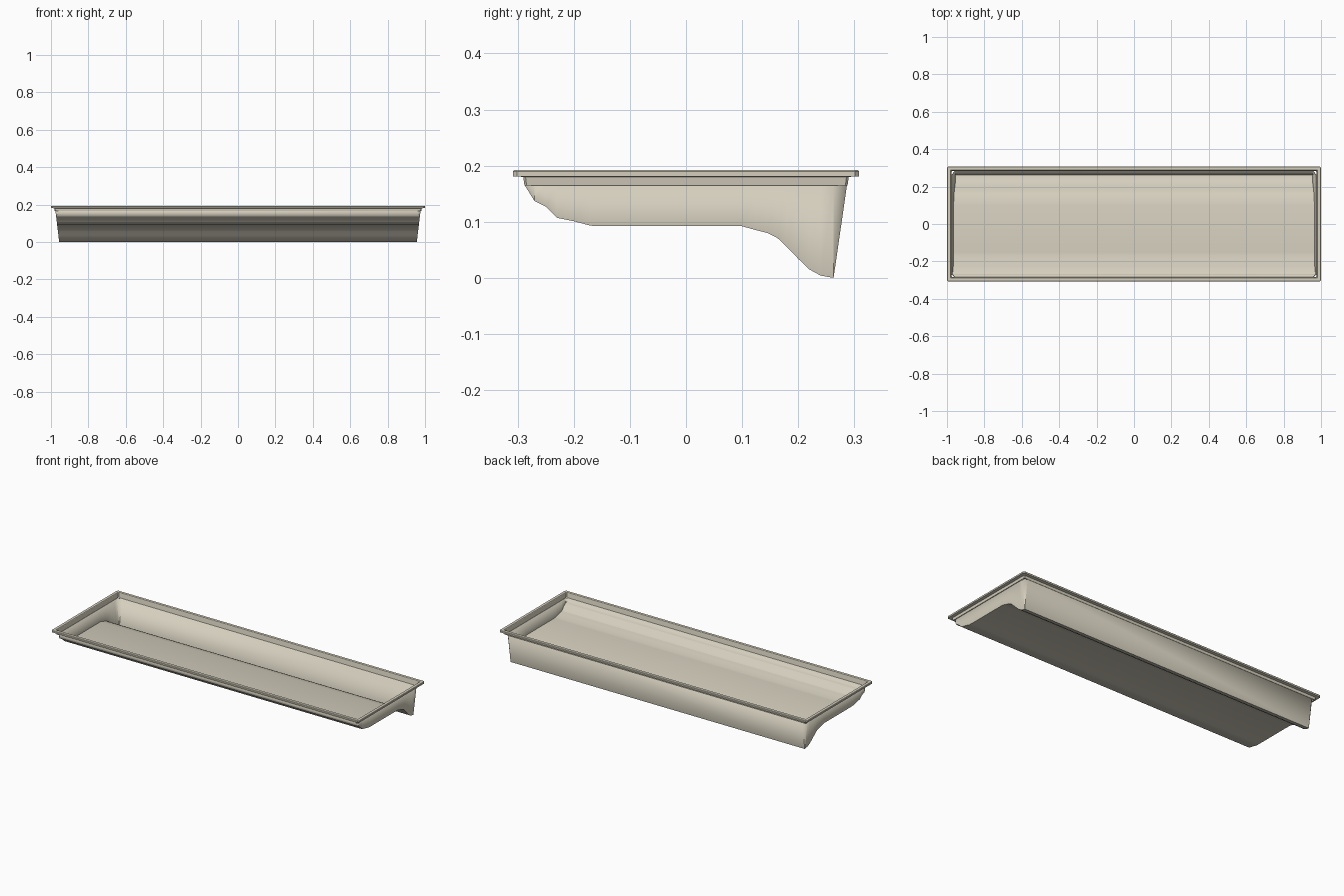
import bpy, bmesh

if "Cube" in bpy.data.objects:
    bpy.data.objects.remove(bpy.data.objects["Cube"])

mat = bpy.data.materials.new("warm beige")
mat.diffuse_color = (0.66, 0.62, 0.51, 1)
mat.use_nodes = True
mat.node_tree.nodes["Principled BSDF"].inputs["Base Color"].default_value = mat.diffuse_color


def finish(bm, name, angle):
    bmesh.ops.recalc_face_normals(bm, faces=bm.faces)
    mesh = bpy.data.meshes.new(name)
    bm.to_mesh(mesh)
    bm.free()
    ob = bpy.data.objects.new(name, mesh)
    bpy.context.collection.objects.link(ob)
    mesh.materials.append(mat)
    bpy.ops.object.select_all(action='DESELECT')
    ob.select_set(True)
    bpy.context.view_layer.objects.active = ob
    bpy.ops.object.shade_smooth_by_angle(angle=angle)
    return ob


# Basin: side profile swept along x, with tapered end walls
TOP = 0.166
profile = [(-0.27, 0.137), (-0.25, 0.127), (-0.23, 0.107), (-0.2, 0.101),
           (-0.17, 0.093), (-0.15, 0.092), (0.1, 0.092), (0.125, 0.085),
           (0.145, 0.08), (0.163, 0.071), (0.18, 0.055), (0.2, 0.034),
           (0.22, 0.015), (0.24, 0.004), (0.263, 0.0)]


def end_x(z):
    return 0.956 + 0.02 * z / TOP


bm = bmesh.new()
ends = {}
for s in (-1, 1):
    low = [bm.verts.new((s * end_x(z), y, z)) for y, z in profile]
    high = [bm.verts.new((s * 0.976, y, TOP)) for y, z in profile]
    front = bm.verts.new((s * 0.956, -0.288, TOP))
    back = bm.verts.new((s * 0.956, 0.287, TOP))
    for i in range(len(profile) - 1):
        bm.faces.new((low[i], low[i + 1], high[i + 1], high[i]))
    # corner chamfers
    bm.faces.new((low[0], high[0], front))
    bm.faces.new((low[-1], back, high[-1]))
    ends[s] = [front] + low + [back]
a, b = ends[-1], ends[1]
for i in range(len(a) - 1):
    bm.faces.new((a[i], a[i + 1], b[i + 1], b[i]))
# open shell: make sure the normals point outward (floor faces down)
basin = finish(bm, "basin", 0.5)
floor = min(basin.data.polygons, key=lambda p: p.normal.z - 10 * p.area)
floor = max(basin.data.polygons, key=lambda p: p.area)
if floor.normal.z > 0:
    basin.data.flip_normals()
shell = basin.modifiers.new("thickness", 'SOLIDIFY')
shell.thickness = 0.004
shell.offset = -1

# Rim: closed cross-section (inset, z) carried round a rectangle
section = [(0.0, 0.181), (0.0, 0.190), (0.002, 0.192), (0.018, 0.192),
           (0.020, 0.190), (0.025, 0.165), (0.020, 0.165), (0.018, 0.180)]
bm = bmesh.new()
rings = []
for inset, z in section:
    x, y = 1 - inset, 0.308 - inset
    c = 0.007 if inset < 0.01 else 0.004
    pts = [(x, y - c), (x - c, y), (c - x, y), (-x, y - c),
           (-x, c - y), (c - x, -y), (x - c, -y), (x, c - y)]
    rings.append([bm.verts.new((px, py, z)) for px, py in pts])
for k, r in enumerate(rings):
    n = rings[(k + 1) % len(rings)]
    for i in range(8):
        j = (i + 1) % 8
        bm.faces.new((r[i], r[j], n[j], n[i]))
finish(bm, "rim", 0.5)
